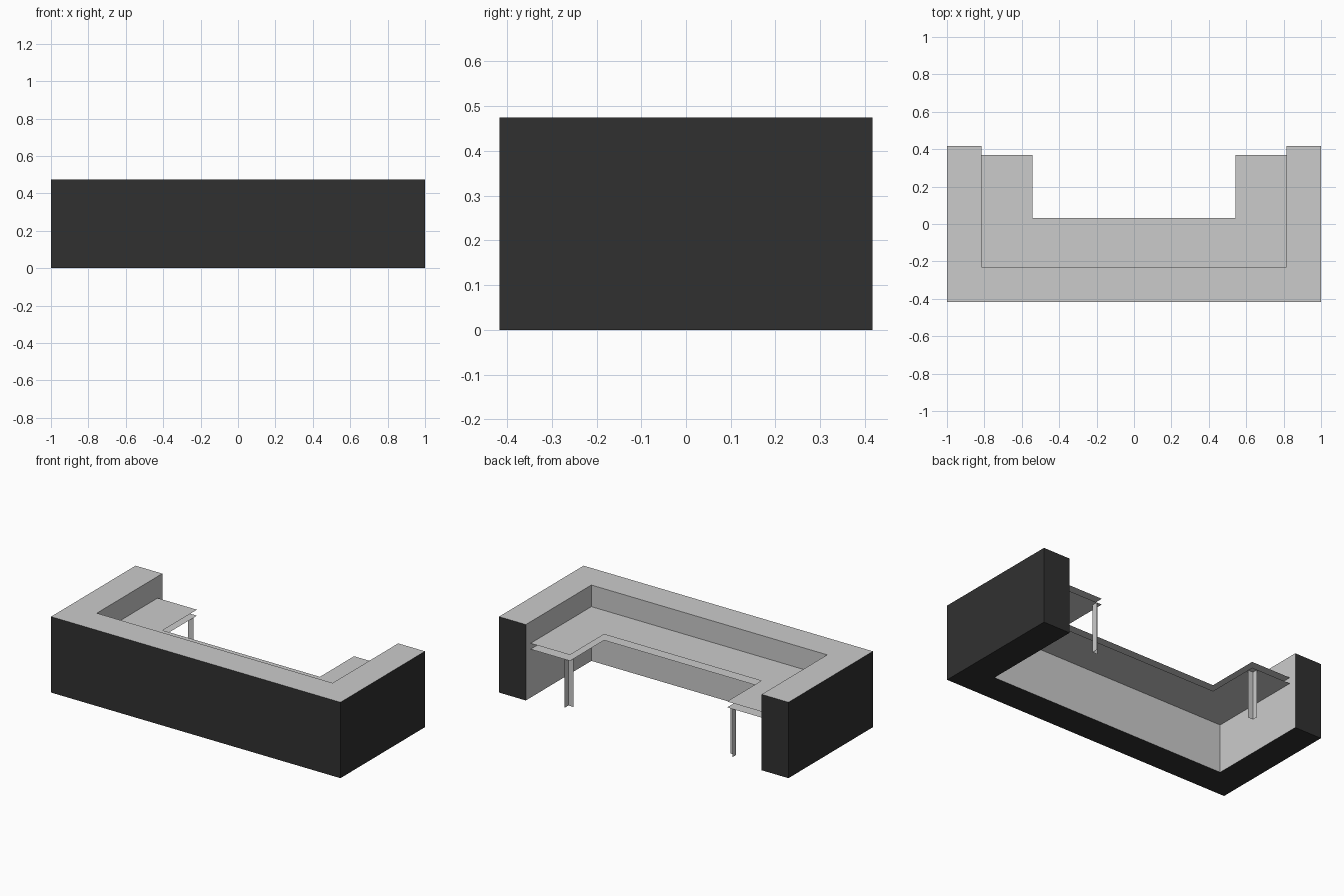
import bpy
import bmesh
from mathutils import Vector

cube = bpy.data.objects.get("Cube")
if cube:
    bpy.data.objects.remove(cube, do_unlink=True)


def material(name, colour):
    mat = bpy.data.materials.new(name)
    mat.use_nodes = True
    mat.diffuse_color = colour
    mat.node_tree.nodes["Principled BSDF"].inputs["Base Color"].default_value = colour
    return mat


light = material("light grey", (0.6, 0.6, 0.6, 1))
dark = material("charcoal", (0.03, 0.03, 0.03, 1))


def add_object(name, bm, *mats):
    mesh = bpy.data.meshes.new(name)
    bm.to_mesh(mesh)
    bm.free()
    for mat in mats:
        mesh.materials.append(mat)
    obj = bpy.data.objects.new(name, mesh)
    bpy.context.collection.objects.link(obj)
    return obj


def u_shape(outer_x, inner_x, front, inner_y, back, z):
    """A flat U, open towards the back, facing up."""
    half = [(outer_x, front), (outer_x, back), (inner_x, back), (inner_x, inner_y)]
    outline = half + [(-x, y) for x, y in reversed(half)]
    bm = bmesh.new()
    bm.faces.new([bm.verts.new((x, y, z)) for x, y in outline])
    bm.normal_update()
    return bm


def extrude_up(bm, geom, height):
    out = bmesh.ops.extrude_face_region(bm, geom=geom)["geom"]
    verts = [v for v in out if isinstance(v, bmesh.types.BMVert)]
    bmesh.ops.translate(bm, verts=verts, vec=(0, 0, height))


# Counter wall: dark outside, ends and base; light top and inner faces
WALL_X, WALL_Y, INNER_X, INNER_Y = 1.0, 0.417, 0.815, -0.23
bm = u_shape(WALL_X, INNER_X, -WALL_Y, INNER_Y, WALL_Y, 0)
extrude_up(bm, bm.faces[:], 0.474)
bmesh.ops.recalc_face_normals(bm, faces=bm.faces[:])
for face in bm.faces:
    c = face.calc_center_median()
    inside = abs(c.x) < INNER_X + 0.01 and abs(c.y) < abs(INNER_Y) + 0.01
    face.material_index = 0 if face.normal.z > 0.5 or (inside and abs(face.normal.z) < 0.5) else 1
add_object("counter_wall", bm, light, dark)

# Desk: two thin sheets with an open edge
DESK_X, DESK_BACK, DESK_LOW, DESK_TOP = 0.543, 0.37, 0.302, 0.339
for name, z in (("desk_top", DESK_TOP), ("desk_underside", DESK_LOW)):
    bm = u_shape(INNER_X, DESK_X, INNER_Y, 0.033, DESK_BACK, z)
    if z == DESK_LOW:
        bmesh.ops.reverse_faces(bm, faces=bm.faces[:])
    add_object(name, bm, light)

# Legs: angle sections opening towards the free desk corners
ARM = 0.036
for name, side in (("left_leg", 1), ("right_leg", -1)):
    corner = Vector((side * (DESK_X + ARM), DESK_BACK - ARM, 0))
    bm = bmesh.new()
    a, b, c = [bm.verts.new(corner + Vector(v))
               for v in ((-side * ARM, 0, 0), (0, 0, 0), (0, ARM, 0))]
    edges = [bm.edges.new((a, b)), bm.edges.new((b, c))]
    out = bmesh.ops.extrude_edge_only(bm, edges=edges)["geom"]
    verts = [v for v in out if isinstance(v, bmesh.types.BMVert)]
    bmesh.ops.translate(bm, verts=verts, vec=(0, 0, DESK_LOW))
    add_object(name, bm, light)
